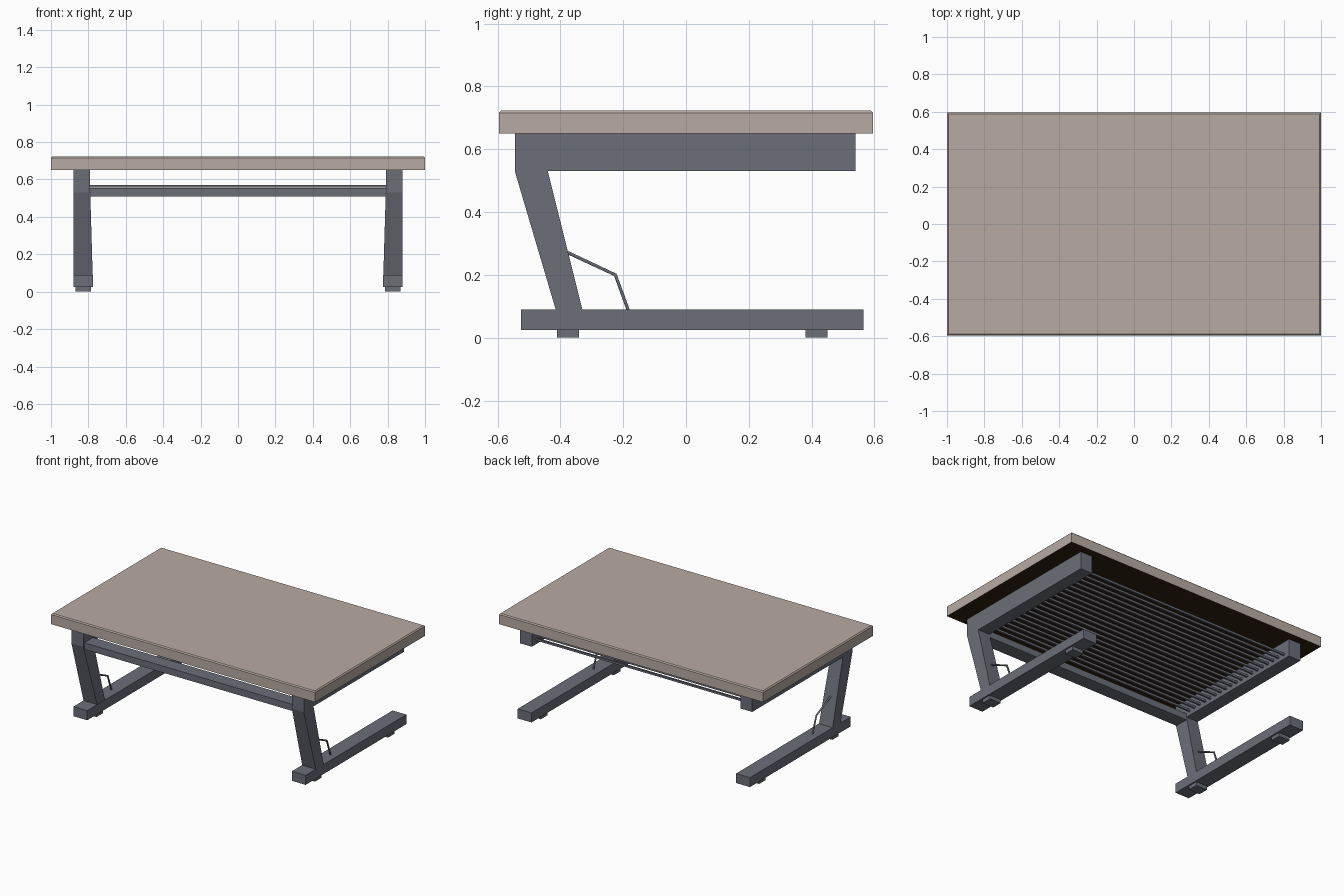
import bpy, bmesh
from mathutils import Vector

if "Cube" in bpy.data.objects:
    bpy.data.objects.remove(bpy.data.objects["Cube"])


def material(name, rgb):
    m = bpy.data.materials.new(name)
    m.diffuse_color = (*rgb, 1)
    m.use_nodes = True
    m.node_tree.nodes["Principled BSDF"].inputs["Base Color"].default_value = m.diffuse_color
    return m


STONE = material("stone", (0.48, 0.41, 0.365))
STEEL = material("steel", (0.15, 0.157, 0.19))
BROWN = material("dark_wood", (0.03, 0.014, 0.005))


def add_object(name, bm, mat):
    bmesh.ops.recalc_face_normals(bm, faces=bm.faces)
    me = bpy.data.meshes.new(name)
    bm.to_mesh(me)
    bm.free()
    me.materials.append(mat)
    ob = bpy.data.objects.new(name, me)
    bpy.context.collection.objects.link(ob)
    return ob


def box(name, x, y, z, mat=STEEL):
    bm = bmesh.new()
    bmesh.ops.create_cube(bm, size=1)
    for v in bm.verts:
        v.co = Vector([(r[0] + r[1]) / 2 + c * (r[1] - r[0])
                       for r, c in zip((x, y, z), v.co)])
    return add_object(name, bm, mat)


def prism(name, inner, outer):
    # Joins two matching loops into a closed solid
    bm = bmesh.new()
    a = [bm.verts.new(p) for p in inner]
    b = [bm.verts.new(p) for p in outer]
    bm.faces.new(a)
    bm.faces.new(b[::-1])
    for i in range(len(a)):
        j = (i + 1) % len(a)
        bm.faces.new((a[i], b[i], b[j], a[j]))
    return add_object(name, bm, STEEL)


def mirror(ob):
    ob.modifiers.new("Mirror", 'MIRROR').use_axis = (True, False, False)
    return ob


# Table top with chamfered upper rim and dark underside
bm = bmesh.new()
bmesh.ops.create_cube(bm, size=1)
for v in bm.verts:
    v.co = Vector((v.co.x * 2, v.co.y * 1.19, 0.6865 + v.co.z * 0.073))
rim = [e for e in bm.edges if all(v.co.z > 0.7 for v in e.verts)]
bmesh.ops.bevel(bm, geom=rim, offset=0.007, segments=1, affect='EDGES')
for f in bm.faces:
    f.material_index = int(f.calc_center_median().z < 0.655)
top = add_object("table_top", bm, STONE)
top.data.materials.append(BROWN)

# Rails under the top, feet and foot pads
mirror(box("top_rail", (0.79, 0.88), (-0.545, 0.54), (0.53, 0.65)))
mirror(box("foot", (0.775, 0.88), (-0.525, 0.565), (0.025, 0.09)))
for label, y in (("front", -0.375), ("back", 0.415)):
    mirror(box(label + "_foot_pad", (0.785, 0.87),
               (y - 0.035, y + 0.035), (0, 0.026)))

# Slanted legs, flaring slightly inwards at the foot
side = [(-0.545, 0.53), (-0.415, 0.09), (-0.33, 0.09), (-0.44, 0.53)]
mirror(prism("leg",
             [(0.79 if z > 0.3 else 0.777, y, z) for y, z in side],
             [(0.88, y, z) for y, z in side]))

# Front cross bar
box("cross_bar", (-0.79, 0.79), (-0.535, -0.44), (0.51, 0.555))

# Rack of thin rods between the rails
for i in range(19):
    y = -0.41 + i * 0.05
    box(f"rack_rod_{i + 1}", (-0.79, 0.79), (y - 0.006, y + 0.006), (0.556, 0.57))

# Bent wire hooks joining legs and feet
path = [(-0.385, 0.275), (-0.225, 0.2), (-0.183, 0.085)]
curve = bpy.data.curves.new("wire_hook", 'CURVE')
curve.dimensions = '3D'
curve.bevel_depth = 0.006
curve.bevel_resolution = 1
curve.use_fill_caps = True
curve.materials.append(STEEL)
for s in (-1, 1):
    spline = curve.splines.new('POLY')
    spline.points.add(len(path) - 1)
    for p, (y, z) in zip(spline.points, path):
        p.co = (s * 0.83, y, z, 1)
bpy.context.collection.objects.link(bpy.data.objects.new("wire_hook", curve))
